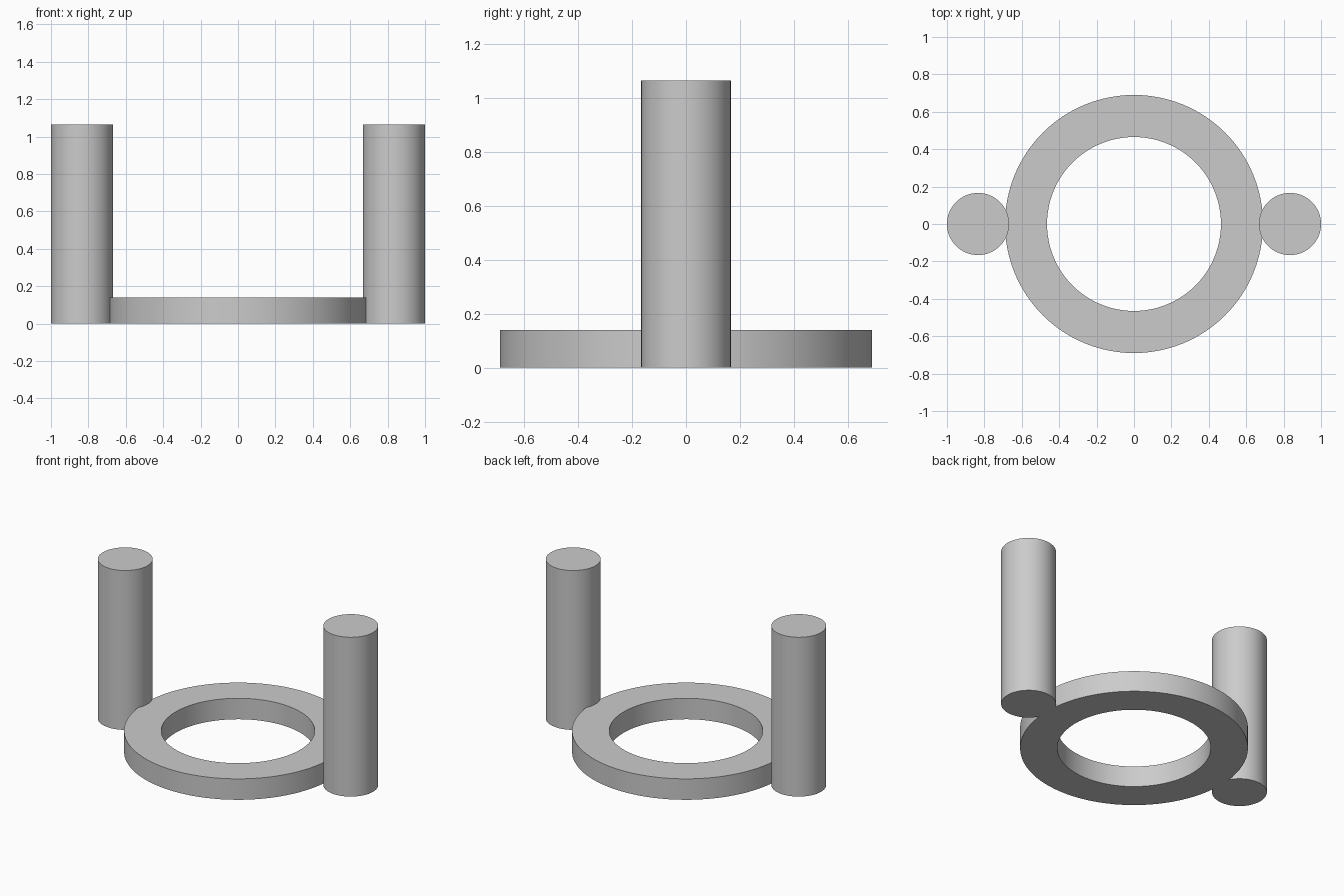
import bpy
import bmesh
from math import pi, radians

RING_OUTER, RING_INNER, RING_HEIGHT = 0.69, 0.465, 0.14
POST_RADIUS, POST_HEIGHT = 0.166, 1.065
SEGMENTS = 96

default = bpy.data.objects.get("Cube")
if default:
    bpy.data.objects.remove(default, do_unlink=True)

# Single grey material
grey = bpy.data.materials.new("plain_grey")
grey.use_nodes = True
colour = (0.6, 0.6, 0.6, 1)
grey.diffuse_color = colour
grey.node_tree.nodes["Principled BSDF"].inputs["Base Color"].default_value = colour


def finish(obj):
    """Apply the material and smooth the curved walls, keeping rims sharp."""
    obj.data.materials.append(grey)
    bpy.ops.object.select_all(action="DESELECT")
    obj.select_set(True)
    bpy.context.view_layer.objects.active = obj
    bpy.ops.object.shade_smooth_by_angle(angle=radians(30))


# Flat base ring: a rectangular section spun around the z axis
bm = bmesh.new()
section = [(RING_INNER, 0), (RING_OUTER, 0), (RING_OUTER, RING_HEIGHT), (RING_INNER, RING_HEIGHT)]
corners = [bm.verts.new((r, 0, z)) for r, z in section]
edges = [bm.edges.new((corners[i - 1], corners[i])) for i in range(len(corners))]
bmesh.ops.spin(bm, geom=corners + edges, cent=(0, 0, 0), axis=(0, 0, 1),
               angle=2 * pi, steps=SEGMENTS, use_merge=True)
bmesh.ops.remove_doubles(bm, verts=bm.verts, dist=0.0001)
bmesh.ops.recalc_face_normals(bm, faces=bm.faces)
mesh = bpy.data.meshes.new("base_ring")
bm.to_mesh(mesh)
bm.free()
ring = bpy.data.objects.new("base_ring", mesh)
bpy.context.collection.objects.link(ring)
finish(ring)

# Upright posts, one on each side, slightly overlapping the ring
for name, side in (("left_post", 1), ("right_post", -1)):
    bpy.ops.mesh.primitive_cylinder_add(
        vertices=SEGMENTS, radius=POST_RADIUS, depth=POST_HEIGHT,
        location=(side * (1 - POST_RADIUS), 0, POST_HEIGHT / 2))
    post = bpy.context.object
    post.name = name
    finish(post)
